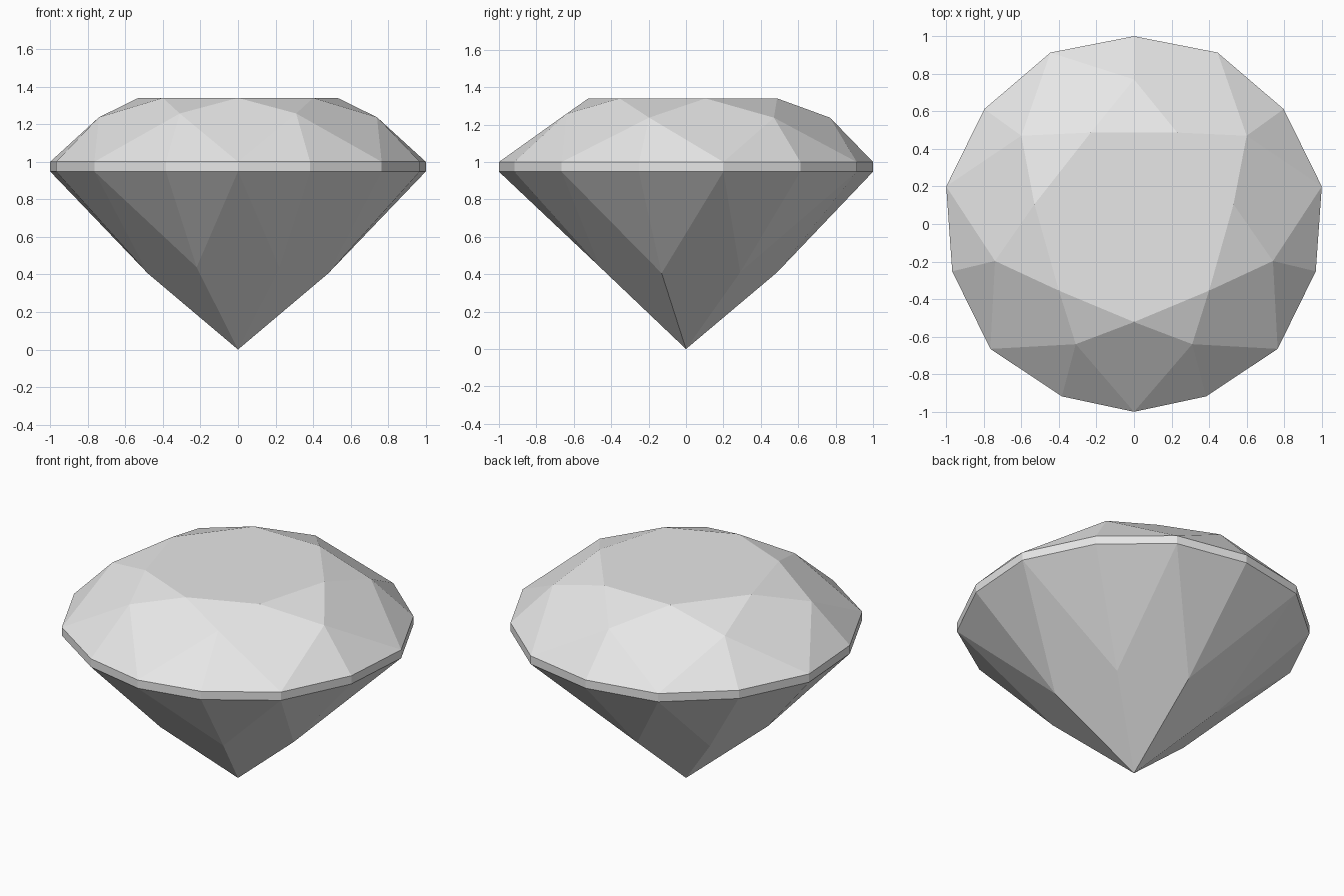
import bpy
import bmesh

cube = bpy.data.objects.get("Cube")
if cube:
    bpy.data.objects.remove(cube, do_unlink=True)

# Heights of the main levels
TABLE_Z, GIRDLE_TOP, GIRDLE_BASE = 1.34, 1.0, 0.948

grey = bpy.data.materials.new("pale grey")
grey.use_nodes = True
grey.diffuse_color = (0.8, 0.8, 0.8, 1)
grey.node_tree.nodes["Principled BSDF"].inputs["Base Color"].default_value = (0.8, 0.8, 0.8, 1)


def ring(half):
    """Complete a left-hand outline by mirroring it across x = 0."""
    return half + [(-x, *rest) for x, *rest in reversed(half) if x > 0]


def at(outline, z):
    return [(x, y, z) for x, y in outline]


def build(name, faces):
    """Make a flat-shaded shell from faces given as corner points."""
    bm = bmesh.new()
    for corners in faces:
        bm.faces.new([bm.verts.new(p) for p in corners])
    bmesh.ops.remove_doubles(bm, verts=bm.verts, dist=0.0001)
    mesh = bpy.data.meshes.new(name)
    bm.to_mesh(mesh)
    bm.free()
    mesh.materials.append(grey)
    obj = bpy.data.objects.new(name, mesh)
    bpy.context.collection.objects.link(obj)


def facets(inner, mid, main, between):
    """Kites and the paired triangles beside the girdle, wound to face up."""
    faces = []
    for i in range(len(main)):
        j = (i + 1) % len(main)
        faces.append((inner[i], mid[i - 1], main[i], mid[i]))
        faces.append((mid[i], main[i], between[i]))
        faces.append((mid[i], between[i], main[j]))
    return faces


# Outlines, starting at the front and running round the left side
main = ring([(0, -1), (0.765, -0.665), (1, 0.2), (0.445, 0.913)])
between = ring([(0.384, -0.918), (0.968, -0.252), (0.797, 0.612), (0, 1)])
table = at(ring([(0, -0.522), (0.4, -0.355), (0.53, 0.105), (0.23, 0.487)]), TABLE_Z)
crown_mid = ring([(0.31, -0.64, 1.257), (0.74, -0.197, 1.237),
                  (0.6, 0.47, 1.237), (0, 0.77, 1.237)])
pavilion_mid = ring([(0.22, -0.46, 0.438), (0.48, -0.13, 0.405),
                     (0.37, 0.29, 0.41), (0, 0.487, 0.41)])
count = len(main)

# Crown with its flat table and star facets
crown = facets(table, crown_mid, at(main, GIRDLE_TOP), at(between, GIRDLE_TOP))
crown += [(table[i], crown_mid[i], table[(i + 1) % count]) for i in range(count)]
crown.append(table)
build("crown", crown)

# Thin upright girdle band
rim = [p for pair in zip(main, between) for p in pair]
low, high = at(rim, GIRDLE_BASE), at(rim, GIRDLE_TOP)
build("girdle", [(low[i - 1], low[i], high[i], high[i - 1]) for i in range(len(rim))])

# Pavilion tapering to the point, wound to face down
culet = [(0, 0, 0)] * count
pavilion = facets(culet, pavilion_mid, at(main, GIRDLE_BASE), at(between, GIRDLE_BASE))
build("pavilion", [tuple(reversed(face)) for face in pavilion])
